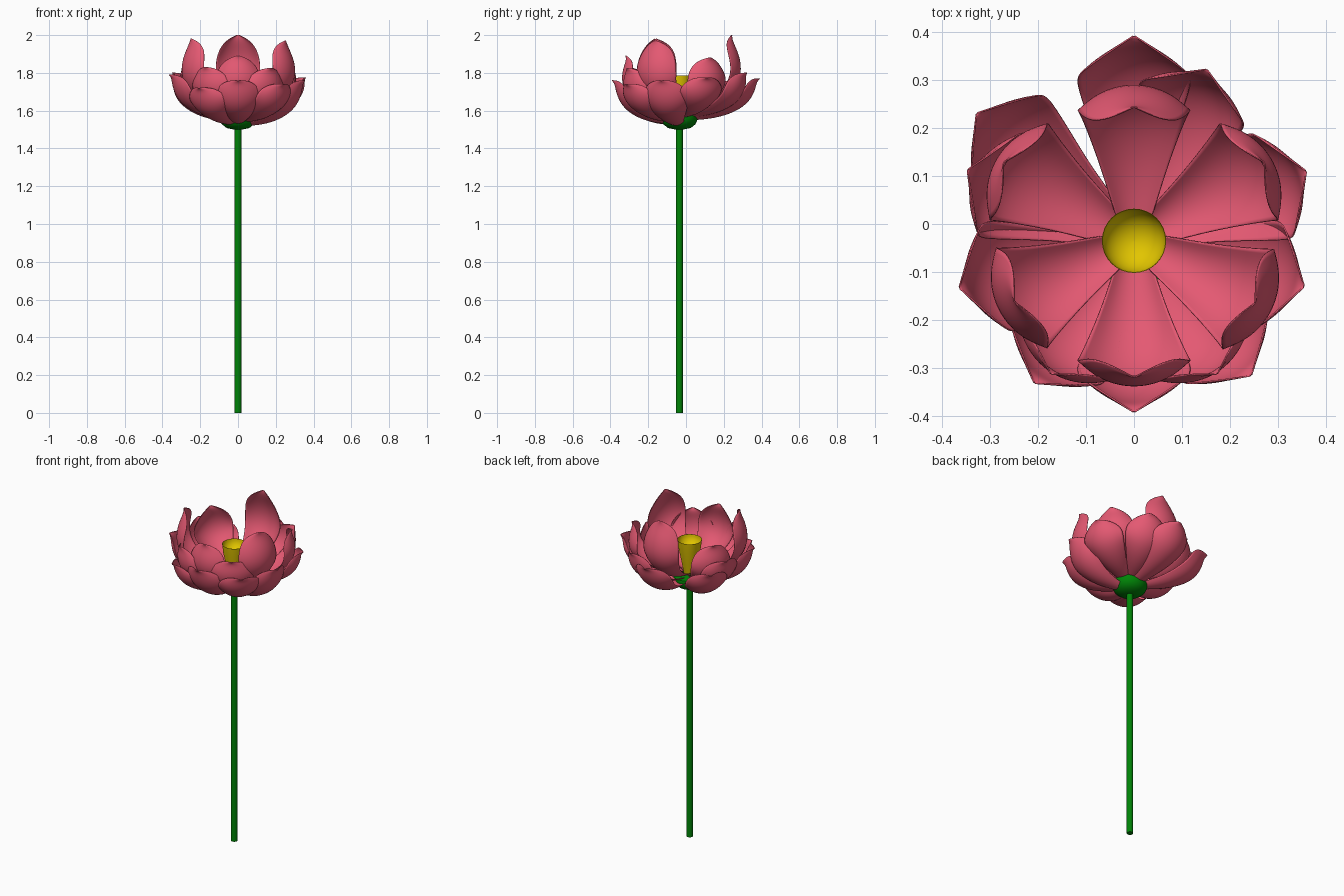
import bpy
import math
from mathutils import Vector

cube = bpy.data.objects.get("Cube")
if cube:
    bpy.data.objects.remove(cube, do_unlink=True)

CENTRE = Vector((0, -0.035, 0))


def make_material(name, colour):
    material = bpy.data.materials.new(name)
    material.use_nodes = True
    material.diffuse_color = (*colour, 1)
    shader = material.node_tree.nodes["Principled BSDF"]
    shader.inputs["Base Color"].default_value = (*colour, 1)
    return material


pink = make_material("petal pink", (0.78, 0.1, 0.17))
green = make_material("stem green", (0.0, 0.23, 0.002))
yellow = make_material("pod yellow", (0.76, 0.56, 0.0))


def make_object(name, verts, faces, material):
    mesh = bpy.data.meshes.new(name)
    mesh.from_pydata(verts, [], faces)
    mesh.materials.append(material)
    obj = bpy.data.objects.new(name, mesh)
    bpy.context.collection.objects.link(obj)
    obj.location = CENTRE
    bpy.context.view_layer.objects.active = obj
    bpy.ops.object.select_all(action="DESELECT")
    obj.select_set(True)
    return obj


def lathe(name, profile, material, sides=32):
    """Turn a (radius, height) profile about the vertical axis."""
    verts, faces = [], []
    for radius, height in profile:
        for i in range(sides):
            a = math.tau * i / sides
            verts.append((radius * math.cos(a), radius * math.sin(a), height))
    for row in range(len(profile) - 1):
        for i in range(sides):
            j = (i + 1) % sides
            low, high = row * sides, (row + 1) * sides
            faces.append((low + i, low + j, high + j, high + i))
    last = (len(profile) - 1) * sides
    faces.append(tuple(reversed(range(sides))))
    faces.append(tuple(range(last, last + sides)))
    obj = make_object(name, verts, faces, material)
    bpy.ops.object.shade_smooth_by_angle(angle=math.radians(40))
    return obj


# Petal outline: width, then (reach, rise) for a spread and for an upright petal
WIDTH = (0.28, 0.54, 0.83, 1.01, 1.07, 1.02, 0.83, 0.48, 0.02)
SPREAD = ((0.1, 0), (0.38, 0.03), (0.6, 0.14), (0.77, 0.31), (0.87, 0.51),
          (0.925, 0.71), (0.95, 0.86), (0.968, 0.945), (1, 1))
UPRIGHT = ((0.12, 0.02), (0.5, 0.08), (0.88, 0.2), (1.12, 0.38), (1.19, 0.57),
           (1.14, 0.75), (1.04, 0.89), (1, 0.96), (1, 1))
ARC = 0.9
COLUMNS = 7


def petal(name, angle, reach, top, base, upright):
    """Cupped petal whose midrib blends from spread to upright."""
    rib = []
    for s, u in zip(SPREAD, UPRIGHT):
        p = Vector(s).lerp(Vector(u), upright)
        rib.append(Vector((p.x * reach, base + p.y * (top - base))))
    verts, faces = [], []
    for row, point in enumerate(rib):
        along = rib[min(row + 1, len(rib) - 1)] - rib[max(row - 1, 0)]
        inward = Vector((-along.y, along.x)).normalized()
        w = 0.11 * WIDTH[row]
        for col in range(COLUMNS):
            a = ARC * (2 * col / (COLUMNS - 1) - 1)
            side = w * math.sin(a) / math.sin(ARC)
            lift = w * (1 - math.cos(a)) / math.sin(ARC)
            p = point + inward * lift
            verts.append((p.x, side, p.y))
    for row in range(len(rib) - 1):
        for col in range(COLUMNS - 1):
            k = row * COLUMNS + col
            faces.append((k, k + COLUMNS, k + COLUMNS + 1, k + 1))
    obj = make_object(name, verts, faces, pink)
    obj.rotation_euler.z = math.radians(angle)
    bpy.ops.object.shade_smooth()
    rounding = obj.modifiers.new("rounding", "SUBSURF")
    rounding.levels = rounding.render_levels = 2
    shell = obj.modifiers.new("thickness", "SOLIDIFY")
    shell.thickness = 0.003


# Stem, receptacle and hollow-topped seed pod
lathe("stem", [(0.018, 0), (0.018, 1.53)], green, 16)
lathe("receptacle", [(0.02, 1.5), (0.06, 1.508), (0.085, 1.528), (0.097, 1.555),
                     (0.094, 1.575), (0.07, 1.578), (0.03, 1.59)], green)
bowl = [(0.066 * math.cos(a), 1.785 - 0.064 * math.sin(a))
        for a in (math.radians(d) for d in range(0, 89, 11))]
lathe("seed_pod", [(0.032, 1.585), (0.044, 1.65), (0.06, 1.73), (0.067, 1.785)] + bowl, yellow)

# Inner ring of tall petals: angle, reach, top, uprightness
for i, (angle, reach, top, upright) in enumerate((
        (90, 0.277, 2.0, 1), (31, 0.315, 1.88, 0.6), (-27, 0.282, 1.97, 0.88),
        (-90, 0.283, 1.89, 0.65), (-153, 0.278, 1.98, 0.88), (149, 0.315, 1.88, 0.6))):
    petal(f"inner_petal_{i + 1}", angle, reach, top, 1.58, upright)

# Middle ring of half-open petals
for i, (angle, reach, top, upright) in enumerate((
        (67, 0.386, 1.8, 0.15), (22, 0.385, 1.775, 0.12), (-58, 0.325, 1.825, 0.35),
        (-122, 0.325, 1.83, 0.35), (157, 0.375, 1.8, 0.15))):
    petal(f"middle_petal_{i + 1}", angle, reach, top, 1.565, upright)

# Outer ring of spread petals: angle, reach, top, base
for i, (angle, reach, top, base) in enumerate((
        (90, 0.425, 1.77, 1.55), (-15, 0.365, 1.76, 1.52), (-49, 0.37, 1.74, 1.54),
        (-90, 0.355, 1.76, 1.53), (-125, 0.36, 1.72, 1.525), (-165, 0.375, 1.79, 1.555),
        (141, 0.42, 1.755, 1.545))):
    petal(f"outer_petal_{i + 1}", angle, reach, top, base, 0.06)
